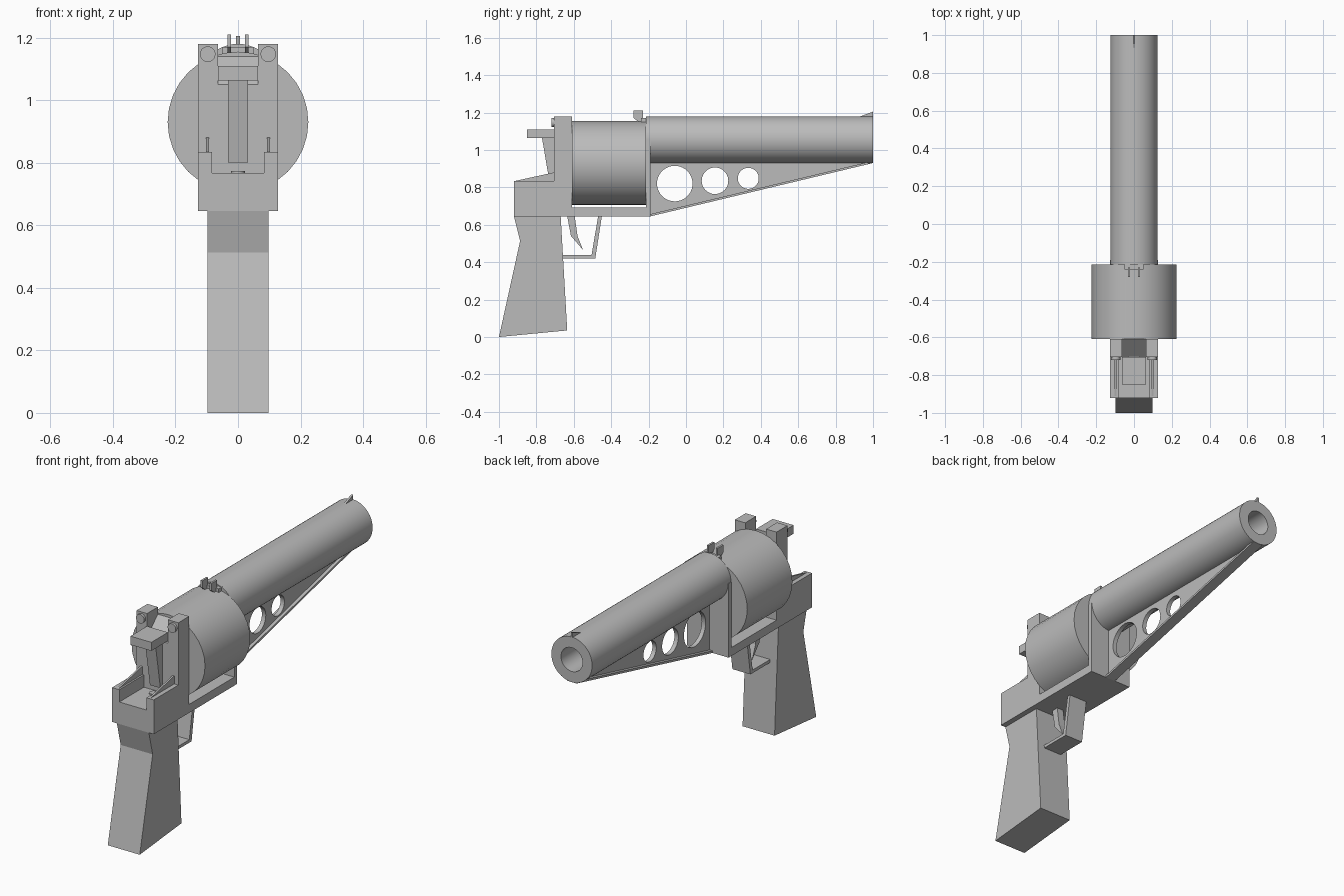
import bpy, bmesh, math
from mathutils import Matrix

default = bpy.data.objects.get("Cube")
if default:
    bpy.data.objects.remove(default, do_unlink=True)

# One plain grey finish
grey = bpy.data.materials.new("plain_grey")
grey.use_nodes = True
grey.diffuse_color = (0.5, 0.5, 0.5, 1)
grey.node_tree.nodes["Principled BSDF"].inputs["Base Color"].default_value = (0.5, 0.5, 0.5, 1)


def finish(name, bm, smooth=False):
    bmesh.ops.recalc_face_normals(bm, faces=bm.faces[:])
    mesh = bpy.data.meshes.new(name)
    bm.to_mesh(mesh)
    bm.free()
    mesh.materials.append(grey)
    obj = bpy.data.objects.new(name, mesh)
    bpy.context.collection.objects.link(obj)
    if smooth:
        bpy.ops.object.select_all(action="DESELECT")
        obj.select_set(True)
        bpy.context.view_layer.objects.active = obj
        bpy.ops.object.shade_smooth_by_angle(angle=math.radians(35))
    return obj


def prism(name, profile, x0, x1):
    """Extrude a (y, z) side profile from x0 to x1."""
    bm = bmesh.new()
    face = bm.faces.new([bm.verts.new((x0, y, z)) for y, z in profile])
    out = bmesh.ops.extrude_face_region(bm, geom=[face])
    moved = [v for v in out["geom"] if isinstance(v, bmesh.types.BMVert)]
    bmesh.ops.translate(bm, verts=moved, vec=(x1 - x0, 0, 0))
    return finish(name, bm)


def box(name, x0, x1, y0, y1, z0, z1):
    return prism(name, [(y0, z0), (y1, z0), (y1, z1), (y0, z1)], x0, x1)


def rod(name, centre, radius, length, axis, segments=32):
    bm = bmesh.new()
    bmesh.ops.create_cone(bm, cap_ends=True, segments=segments, radius1=radius,
                          radius2=radius, depth=length)
    turn = {"X": Matrix.Rotation(math.pi / 2, 4, "Y"),
            "Y": Matrix.Rotation(math.pi / 2, 4, "X"),
            "Z": Matrix.Identity(4)}[axis]
    bmesh.ops.transform(bm, matrix=Matrix.Translation(centre) @ turn, verts=bm.verts)
    return finish(name, bm, True)


def tube(name, z, outer, inner, y0, y1, segments=48):
    """Hollow tube along y: a four-point section spun round its axis."""
    bm = bmesh.new()
    section = [(outer, y0), (outer, y1), (inner, y1), (inner, y0)]
    verts = [bm.verts.new((r, y, z)) for r, y in section]
    edges = [bm.edges.new((verts[i], verts[(i + 1) % 4])) for i in range(4)]
    bmesh.ops.spin(bm, geom=verts + edges, cent=(0, 0, z), axis=(0, 1, 0),
                   angle=math.tau, steps=segments, use_duplicate=False)
    bmesh.ops.remove_doubles(bm, verts=bm.verts[:], dist=0.0001)
    return finish(name, bm, True)


W = 0.128  # half width of the frame

# Barrel and drum
tube("barrel", 1.055, 0.125, 0.066, -0.215, 1.0)
rod("drum", (0, -0.4125, 0.93), 0.225, 0.395, "Y")

# Lower frame and front wall
box("frame_base", -W, W, -0.61, -0.19, 0.645, 0.692)
box("front_wall", -W, W, -0.215, -0.19, 0.692, 1.055)

# Rear frame: floor, side walls, recoil shield
box("rear_block", -W, W, -0.92, -0.61, 0.645, 0.767)
prism("recoil_shield", [(-0.705, 0.767), (-0.61, 0.767), (-0.61, 1.14), (-0.705, 1.05)],
      -0.064, 0.064)
for side, label in ((1, "left"), (-1, "right")):
    box(label + "_rear_wall", side * 0.083, side * W, -0.92, -0.705, 0.767, 0.835)
    box(label + "_shield_post", side * 0.064, side * W, -0.705, -0.61, 0.767, 1.18)
    prism(label + "_rear_fin", [(-0.91, 0.835), (-0.705, 0.835), (-0.705, 0.88)],
          side * 0.093, side * 0.103)
    rod(label + "_shield_pin", (side * 0.097, -0.709, 1.147), 0.025, 0.02, "Y", 20)
    # Rear sight blades
    prism(label + "_sight_blade",
          [(-0.28, 1.17), (-0.24, 1.14), (-0.215, 1.14), (-0.23, 1.17), (-0.23, 1.21), (-0.28, 1.21)],
          side * 0.022, side * 0.033)
rod("floor_stud", (0, -0.74, 0.769), 0.022, 0.008, "Z", 16)

# Hammer with its thumb spur
prism("hammer", [(-0.77, 1.065), (-0.725, 0.8), (-0.70, 0.8), (-0.70, 1.09), (-0.77, 1.09)],
      -0.032, 0.032)
box("hammer_spur", -0.064, 0.064, -0.85, -0.705, 1.0625, 1.11)

# Sights
box("rear_sight_base", -0.05, 0.05, -0.24, -0.205, 1.14, 1.17)
prism("front_sight", [(0.92, 1.175), (1.0, 1.175), (1.0, 1.205)], -0.006, 0.006)

# Grip, trigger and guard
prism("grip", [(-0.92, 0.645), (-0.887, 0.513), (-1.0, 0.0), (-0.635, 0.035), (-0.67, 0.645)],
      -0.098, 0.098)
prism("trigger", [(-0.635, 0.645), (-0.615, 0.54), (-0.55, 0.465), (-0.58, 0.54), (-0.595, 0.645)],
      -0.02, 0.02)
prism("trigger_guard", [(-0.66, 0.42), (-0.485, 0.42), (-0.45, 0.645), (-0.47, 0.645),
                        (-0.505, 0.437), (-0.66, 0.437)], -0.055, 0.055)

# Pierced web under the barrel, with a flange on its lower edge
web = prism("barrel_web", [(-0.19, 0.648), (1.0, 0.93), (0.98, 0.95), (-0.19, 0.95)],
            -0.012, 0.012)
for y, z, radius in ((-0.06, 0.82, 0.095), (0.155, 0.835, 0.071), (0.333, 0.848, 0.056)):
    cutter = rod("web_cutter", (0, y, z), radius, 0.2, "X", 40)
    cutter.hide_render = True
    cut = web.modifiers.new("hole", "BOOLEAN")
    cut.operation = "DIFFERENCE"
    cut.solver = "EXACT"
    cut.object = cutter
    bpy.context.view_layer.objects.active = web
    bpy.ops.object.modifier_apply(modifier=cut.name)
    bpy.data.objects.remove(cutter, do_unlink=True)
prism("web_flange", [(-0.19, 0.645), (1.0, 0.93), (0.96, 0.932), (-0.19, 0.657)], -0.03, 0.03)
